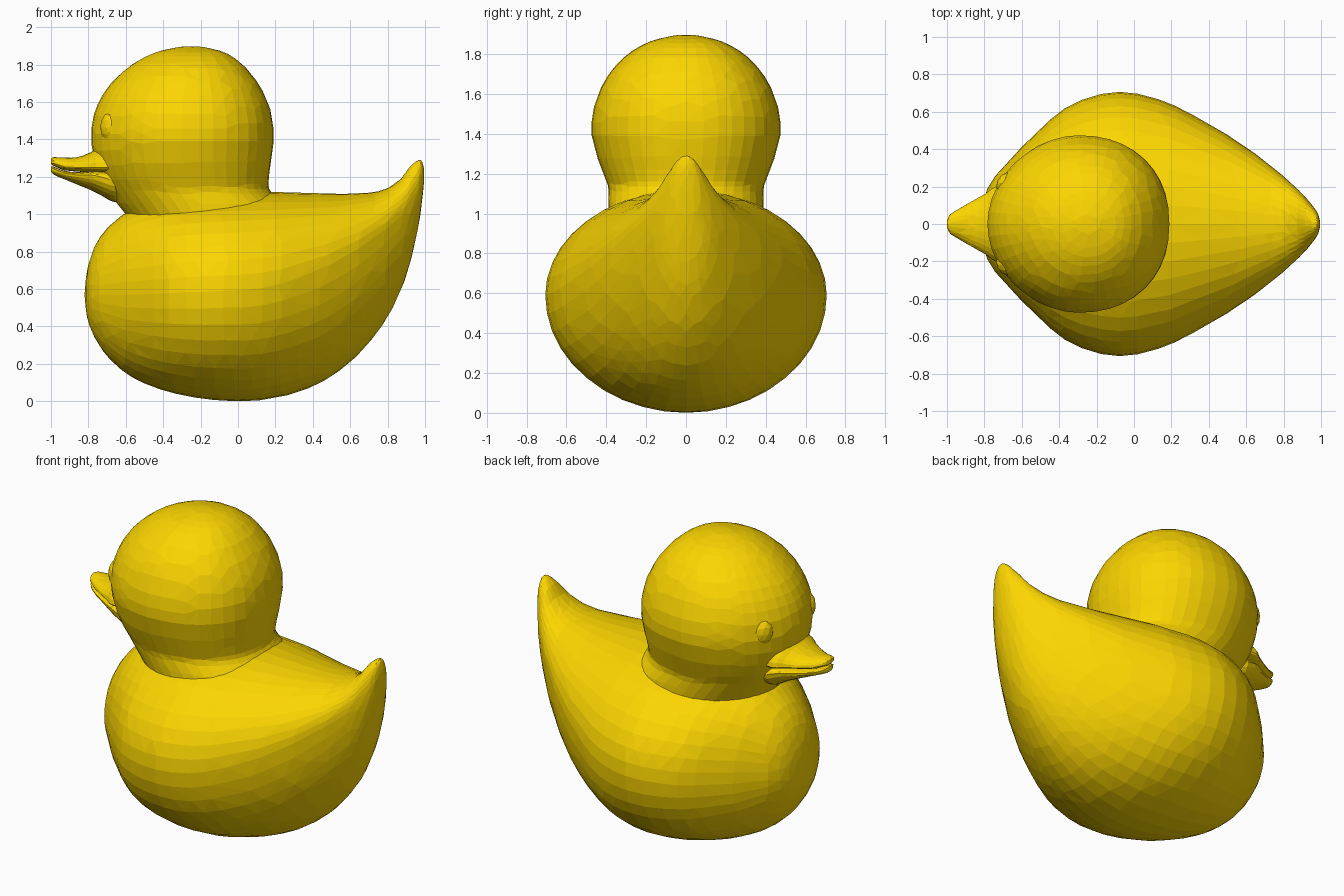
import bpy, bmesh, math
from mathutils import Vector, Matrix

yellow = bpy.data.materials.new("yellow_rubber")
yellow.diffuse_color = (0.97, 0.67, 0.0, 1)


def smooth_rows(rows, steps):
    """Catmull-Rom interpolation of the section table."""
    vs = [Vector(r) for r in rows]
    out = []
    for i in range(len(vs) - 1):
        a, b, c, d = vs[max(i - 1, 0)], vs[i], vs[i + 1], vs[min(i + 2, len(vs) - 1)]
        for s in range(steps):
            t = s / steps
            out.append(0.5 * (2 * b + (c - a) * t + (2 * a - 5 * b + 4 * c - d) * t * t
                              + (3 * b - a - 3 * c + d) * t ** 3))
    return out + [vs[-1]]


def finish(name, bm, faces=None):
    bmesh.ops.recalc_face_normals(bm, faces=bm.faces)
    bmesh.ops.triangulate(bm, faces=bm.faces)
    me = bpy.data.meshes.new(name)
    count = len(bm.faces)
    bm.to_mesh(me)
    bm.free()
    me.materials.append(yellow)
    ob = bpy.data.objects.new(name, me)
    bpy.context.collection.objects.link(ob)
    if faces and faces < count:
        mod = ob.modifiers.new("facets", "DECIMATE")
        mod.ratio = faces / count
    return ob


def loft(name, rows, section, faces, steps=5, n=40):
    bm = bmesh.new()
    rings = [[bm.verts.new(section(r, 2 * math.pi * k / n)) for k in range(n)]
             for r in smooth_rows(rows, steps)]
    for a, b in zip(rings, rings[1:]):
        for k in range(n):
            bm.faces.new((a[k], a[k - 1], b[k - 1], b[k]))
    bm.faces.new(rings[0])
    bm.faces.new(rings[-1])
    return finish(name, bm, faces)


def upright(r, a):
    """Row: x, bottom, top, half width, height of widest point."""
    x, lo, hi, w, mid = r
    s = math.sin(a)
    return (x, max(w, 0.001) * math.cos(a), mid + s * ((hi - mid) if s > 0 else (mid - lo)))


def level(r, a):
    """Row: z, min x, max x, half width; fuller at the back than at the face."""
    z, x0, x1, w = r
    p = 0.91 if math.cos(a) > 0 else 1.06
    c, s = (math.copysign(abs(v) ** p, v) for v in (math.cos(a), math.sin(a)))
    return ((x0 + x1) / 2 + (x1 - x0) / 2 * c, w * s, z)


# body with upswept tail
loft("body", [
    (-0.82, 0.56, 0.58, 0.01, 0.57),
    (-0.805, 0.44, 0.71, 0.13, 0.57),
    (-0.76, 0.33, 0.84, 0.23, 0.57),
    (-0.68, 0.22, 0.945, 0.325, 0.57),
    (-0.55, 0.12, 1.035, 0.46, 0.57),
    (-0.35, 0.045, 1.09, 0.63, 0.58),
    (-0.1, 0.005, 1.115, 0.705, 0.59),
    (0.15, 0.01, 1.12, 0.66, 0.61),
    (0.4, 0.08, 1.112, 0.535, 0.69),
    (0.6, 0.21, 1.11, 0.41, 0.79),
    (0.76, 0.39, 1.125, 0.288, 0.90),
    (0.86, 0.57, 1.18, 0.20, 0.98),
    (0.92, 0.74, 1.255, 0.14, 1.03),
    (0.965, 0.94, 1.29, 0.085, 1.12),
    (0.985, 1.08, 1.28, 0.05, 1.18),
    (0.995, 1.18, 1.24, 0.012, 1.21)], upright, 1600)

# head with flared neck
loft("head", [
    (0.95, -0.56, 0.28, 0.39),
    (1.05, -0.64, 0.24, 0.39),
    (1.13, -0.695, 0.17, 0.39),
    (1.2, -0.735, 0.165, 0.415),
    (1.3, -0.77, 0.18, 0.45),
    (1.42, -0.785, 0.19, 0.475),
    (1.55, -0.765, 0.175, 0.457),
    (1.68, -0.695, 0.12, 0.40),
    (1.79, -0.58, 0.035, 0.305),
    (1.86, -0.455, -0.06, 0.19),
    (1.892, -0.33, -0.17, 0.07),
    (1.897, -0.27, -0.23, 0.01)], level, 1100)

# upper and lower beak
loft("upper_beak", [
    (-1.0, 1.27, 1.295, 0.012, 1.28),
    (-0.985, 1.258, 1.305, 0.05, 1.275),
    (-0.93, 1.236, 1.303, 0.085, 1.255),
    (-0.86, 1.228, 1.305, 0.125, 1.25),
    (-0.79, 1.225, 1.33, 0.165, 1.25),
    (-0.74, 1.22, 1.36, 0.20, 1.25),
    (-0.66, 1.22, 1.36, 0.20, 1.25)], upright, 300, 3, 24)
loft("lower_beak", [
    (-1.0, 1.23, 1.255, 0.012, 1.243),
    (-0.985, 1.212, 1.254, 0.045, 1.24),
    (-0.93, 1.188, 1.233, 0.08, 1.22),
    (-0.86, 1.16, 1.225, 0.115, 1.21),
    (-0.79, 1.13, 1.23, 0.155, 1.21),
    (-0.73, 1.10, 1.24, 0.175, 1.2),
    (-0.66, 1.065, 1.24, 0.18, 1.18),
    (-0.58, 1.08, 1.22, 0.12, 1.18)], upright, 320, 3, 24)

# eyes, mirrored across the beak line
for side, label in ((1, "left"), (-1, "right")):
    bm = bmesh.new()
    bmesh.ops.create_icosphere(bm, subdivisions=2, radius=1, matrix=(
        Matrix.Translation((-0.685, 0.222 * side, 1.465))
        @ Matrix.Rotation(-side * math.radians(38), 4, "Z")
        @ Matrix.Diagonal((0.045, 0.062, 0.078, 1))))
    finish("eye_" + label, bm)
